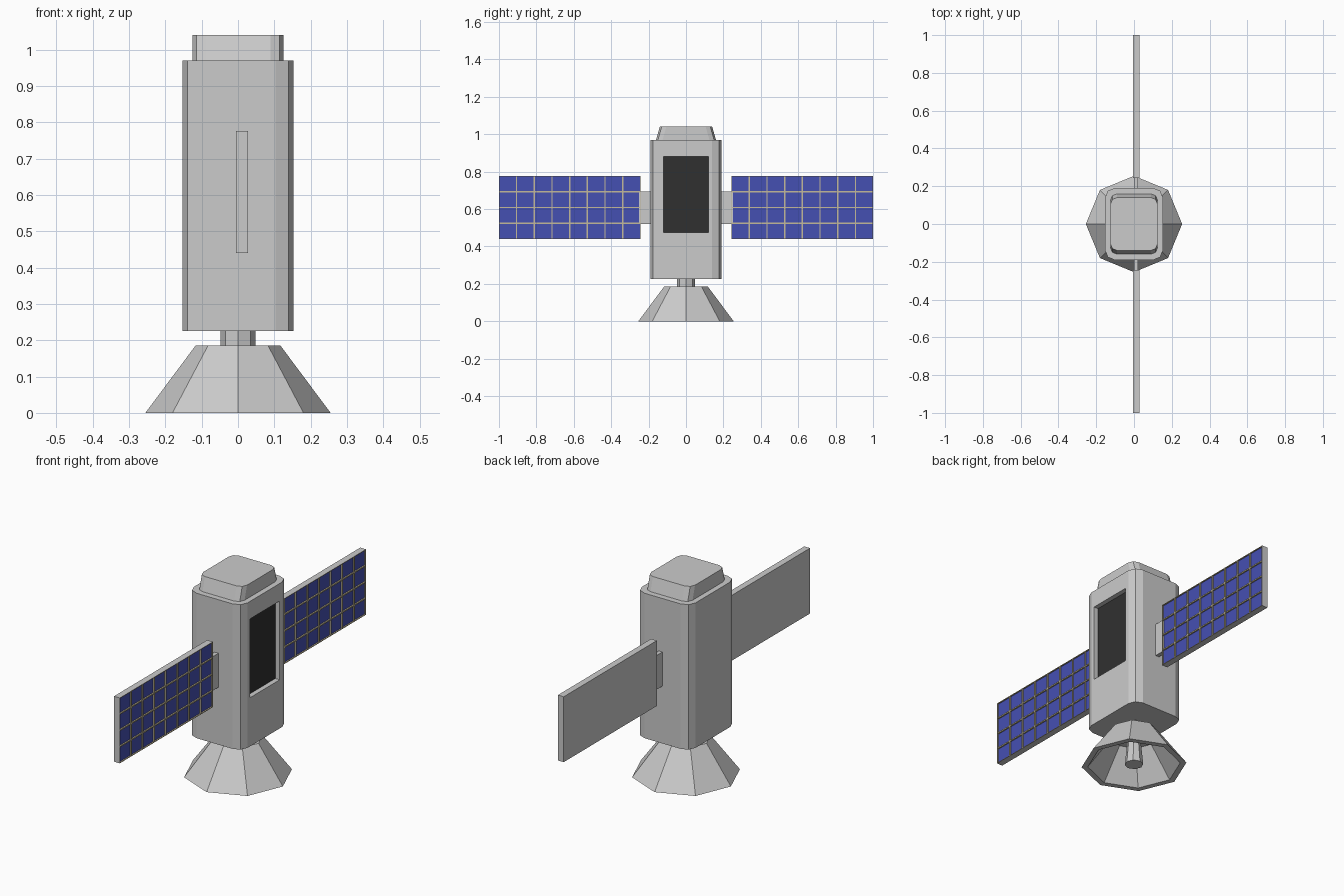
import bpy, bmesh
from math import cos, sin, pi

if "Cube" in bpy.data.objects:
    bpy.data.objects.remove(bpy.data.objects["Cube"])


def material(name, color):
    m = bpy.data.materials.new(name)
    m.diffuse_color = (*color, 1)
    m.use_nodes = True
    m.node_tree.nodes["Principled BSDF"].inputs["Base Color"].default_value = m.diffuse_color
    return m


BLUE = material("cell_blue", (0.06, 0.08, 0.45))
TAN = material("grid_tan", (0.55, 0.49, 0.33))
DARK = material("window_dark", (0.03, 0.03, 0.03))
GREY = material("hull_grey", (0.8, 0.8, 0.8))


def finish(bm, name, mats=()):
    bmesh.ops.recalc_face_normals(bm, faces=bm.faces)
    me = bpy.data.meshes.new(name)
    bm.to_mesh(me)
    bm.free()
    for m in mats:
        me.materials.append(m)
    ob = bpy.data.objects.new(name, me)
    bpy.context.collection.objects.link(ob)
    return ob


def loft(rings):
    """Skin equal-length rings of points and cap both ends."""
    bm = bmesh.new()
    loops = [[bm.verts.new(p) for p in ring] for ring in rings]
    n = len(loops[0])
    for a, b in zip(loops, loops[1:]):
        for i in range(n):
            j = (i + 1) % n
            bm.faces.new((a[i], a[j], b[j], b[i]))
    bm.faces.new(loops[0][::-1])
    bm.faces.new(loops[-1])
    bmesh.ops.recalc_face_normals(bm, faces=bm.faces)
    return bm


def octagon(r, z):
    return [(r * cos(i * pi / 4), r * sin(i * pi / 4), z) for i in range(8)]


def rounded_rect(hx, hy, r, z):
    """Rectangle with two-segment rounded corners."""
    pts = []
    for k, (sx, sy) in enumerate(((1, 1), (-1, 1), (-1, -1), (1, -1))):
        for s in range(3):
            a = k * pi / 2 + s * pi / 4
            pts.append((sx * (hx - r) + r * cos(a), sy * (hy - r) + r * sin(a), z))
    return pts


def box(name, lo, hi):
    bm = bmesh.new()
    bmesh.ops.create_cube(bm, size=1)
    for v in bm.verts:
        v.co = [lo[i] if v.co[i] < 0 else hi[i] for i in range(3)]
    return finish(bm, name)


# Body with a recessed dark window on the +x side
bm = loft([rounded_rect(0.153, 0.19, 0.05, z) for z in (0.225, 0.97)])
win = max(bm.faces, key=lambda f: f.calc_center_median().x)
bmesh.ops.inset_individual(bm, faces=[win], thickness=0.01)
for v in win.verts:
    v.co.y = 0.12 if v.co.y > 0 else -0.12
    v.co.z = 0.88 if v.co.z > 0.6 else 0.475
bmesh.ops.inset_individual(bm, faces=[win], thickness=0, depth=-0.025)
for f in bm.faces:
    f.material_index = 0
win.material_index = 1
finish(bm, "body", (GREY, DARK))

# Cap, tapered along y only
finish(loft([rounded_rect(0.125, 0.16, 0.035, 0.97),
             rounded_rect(0.125, 0.14, 0.035, 1.04)]), "cap")

# Neck, hollow dish and its feed
finish(loft([octagon(0.048, 0.18), octagon(0.048, 0.23)]), "neck")
finish(loft([octagon(0.109, 0.155), octagon(0.225, 0), octagon(0.255, 0),
             octagon(0.117, 0.185)]), "dish")
finish(loft([octagon(0.045, 0.002), octagon(0.03, 0.16)]), "dish_feed")

# Solar wings: 8 x 4 recessed cells on the +x face, joined by brackets
for side, s in (("left", -1), ("right", 1)):
    box(side + "_bracket", (0.001, min(s * 0.18, s * 0.25), 0.52),
        (0.022, max(s * 0.18, s * 0.25), 0.695))
    bm = bmesh.new()
    bmesh.ops.create_grid(bm, x_segments=8, y_segments=4, size=0.5)
    for v in bm.verts:
        u, w = v.co.x, v.co.y
        v.co = (-0.005, s * (0.622 + u * 0.756), 0.608 + w * 0.336)
    ext = bmesh.ops.extrude_face_region(bm, geom=bm.faces[:], use_keep_orig=True)
    for g in ext["geom"]:
        if isinstance(g, bmesh.types.BMVert):
            g.co.x = 0.028
    bmesh.ops.recalc_face_normals(bm, faces=bm.faces)
    bm.normal_update()
    cells = [f for f in bm.faces if f.calc_center_median().x > 0.027]
    for f in cells:
        f.material_index = 1
    bmesh.ops.inset_individual(bm, faces=cells, thickness=0.0045)
    bmesh.ops.inset_individual(bm, faces=cells, thickness=0, depth=-0.007)
    for f in cells:
        f.material_index = 2
    finish(bm, side + "_solar_wing", (GREY, TAN, BLUE))
